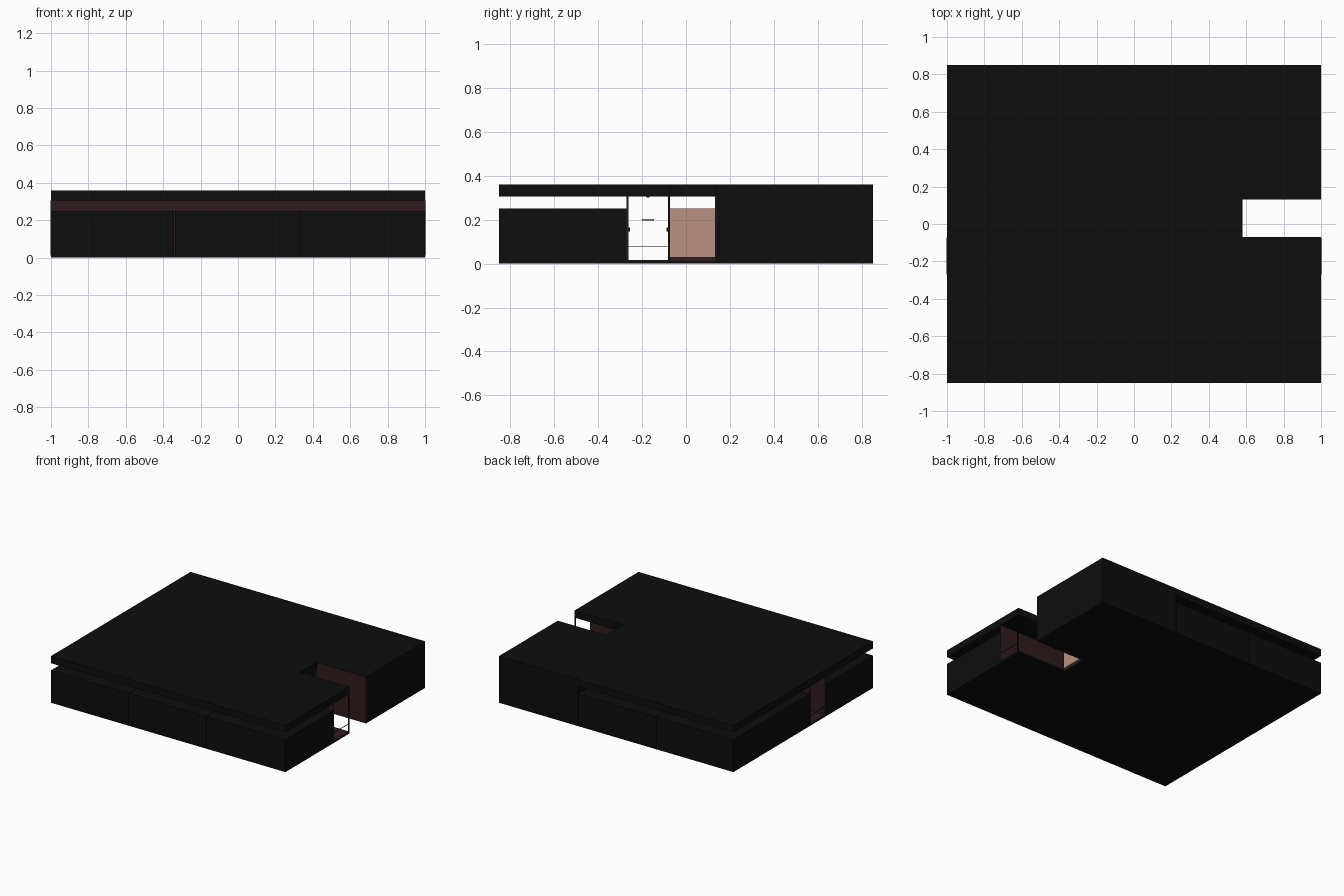
import bpy, bmesh

if "Cube" in bpy.data.objects:
    bpy.data.objects.remove(bpy.data.objects["Cube"])

def mat(name, c):
    m = bpy.data.materials.new(name)
    m.diffuse_color = (*c, 1)
    m.use_nodes = True
    m.node_tree.nodes["Principled BSDF"].inputs["Base Color"].default_value = m.diffuse_color
    return m

BLACK = mat("black", (0.004, 0.004, 0.004))
BROWN = mat("dark_brown", (0.03, 0.011, 0.012))
PINK = mat("dusty_pink", (0.5, 0.29, 0.23))

def prism(name, pts, z0, z1, m):
    """Flat outline extruded upward from z0 to z1."""
    bm = bmesh.new()
    f = bm.faces.new([bm.verts.new((x, y, z0)) for x, y in pts])
    up = bmesh.ops.extrude_face_region(bm, geom=[f])["geom"]
    for v in up:
        if isinstance(v, bmesh.types.BMVert):
            v.co.z = z1
    bmesh.ops.recalc_face_normals(bm, faces=bm.faces)
    me = bpy.data.meshes.new(name)
    bm.to_mesh(me)
    bm.free()
    me.materials.append(m)
    ob = bpy.data.objects.new(name, me)
    bpy.context.collection.objects.link(ob)
    return ob

def box(name, x0, x1, y0, y1, z0, z1, m=BLACK):
    return prism(name, [(x0, y0), (x1, y0), (x1, y1), (x0, y1)], z0, z1, m)

# Outline with the alcove cut into the right side
NX, N0, N1 = 0.58, -0.07, 0.135
outline = [(-1, -.85), (1, -.85), (1, N0), (NX, N0), (NX, N1), (1, N1), (1, .85), (-1, .85)]
prism("floor_plate", outline, 0, 0.012, BLACK)
prism("roof_slab", outline, 0.305, 0.36, BLACK)

# Front row of three low blocks with narrow seams
g = 0.002
seams = [-1, -0.34, 0.325, 1]
for i in range(3):
    a = seams[i] + (g if i else 0)
    b = seams[i + 1] - (g if i < 2 else 0)
    box(f"front_block_{i + 1}", a, b, -.85, -.27, 0.012, 0.25)

# Back row: two low blocks, a low filler and a full-height corner block
box("back_block_1", -1, -.34 - g, -.07, .85, 0.012, 0.25)
box("back_block_2", -.34 + g, .325 - g, -.07, .85, 0.012, 0.25)
box("back_filler", .325 + g, NX - .006, -.07, N1, 0.012, 0.25)
box("corner_block", .325 + g, 1, N1 + .003, .85, 0.012, 0.305)

# Corridor walls and floor
box("corridor_front_wall", -1.002, 1.002, -.27, -.262, 0.012, 0.305, BROWN)
box("corridor_back_wall", -1.002, NX, -.08, -.072, 0.012, 0.305, BROWN)
box("corridor_floor", -1, 1, -.262, -.072, 0.012, 0.016, BROWN)

# Alcove linings
box("alcove_side_wall", NX - .002, 1, N1 - .003, N1 + .003, 0, 0.358, BROWN)
box("alcove_end_wall", NX - .006, NX, -.072, N1 - .003, 0.03, 0.25, PINK)
box("alcove_end_base", NX - .006, NX, -.072, N1 - .003, 0, 0.03, BROWN)

# Corridor fittings: end rails, posts, small knobs, lamp and hanging plate
for s in (-1, 1):
    box("end_rail", s - .002, s + .002, -.265, -.075, 0.077, 0.080)
    box("end_post", s - .003, s + .003, -.082, -.075, 0.012, 0.305)
for y in (-.258, -.084):
    box("wall_knob", -.01, .01, y - .004, y + .004, 0.145, 0.165)
box("ceiling_lamp", -.02, .02, -.18, -.165, 0.3, 0.305)
box("hanging_plate", -.03, .03, -.2, -.145, 0.195, 0.203, PINK)
